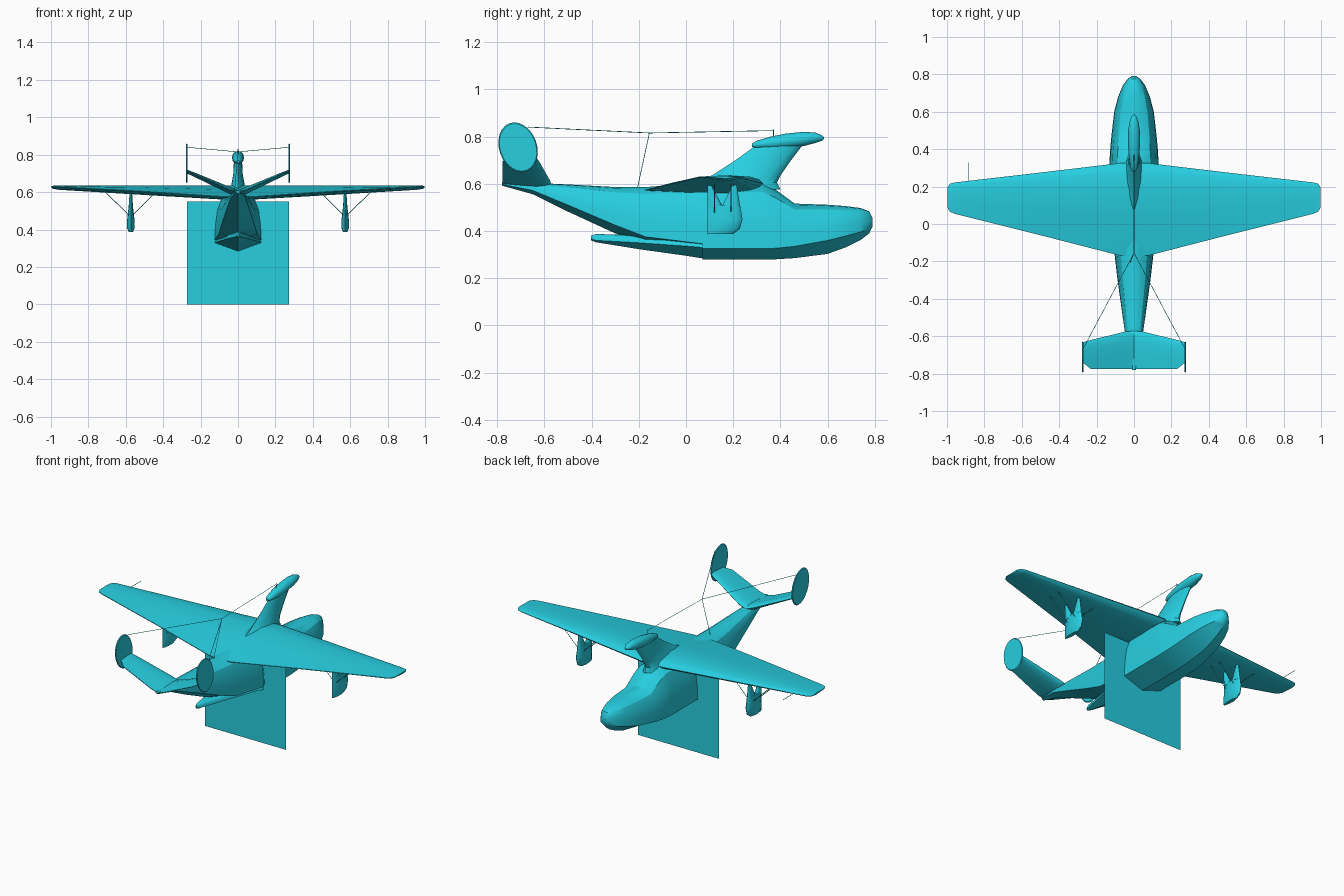
import bpy, bmesh, math
from mathutils import Vector

if "Cube" in bpy.data.objects:
    bpy.data.objects.remove(bpy.data.objects["Cube"])

paint = bpy.data.materials.new("cyan_paint")
paint.diffuse_color = (0.02, 0.62, 0.75, 1)
paint.use_nodes = True
paint.node_tree.nodes["Principled BSDF"].inputs["Base Color"].default_value = paint.diffuse_color


def finish(name, bm, angle=32):
    bmesh.ops.recalc_face_normals(bm, faces=bm.faces)
    me = bpy.data.meshes.new(name)
    bm.to_mesh(me)
    bm.free()
    me.shade_smooth()
    me.set_sharp_from_angle(angle=math.radians(angle))
    me.materials.append(paint)
    ob = bpy.data.objects.new(name, me)
    bpy.context.collection.objects.link(ob)
    return ob


def loft(name, rings, angle=32):
    """Skin a list of equal-length closed rings and cap both ends."""
    bm = bmesh.new()
    vs = [[bm.verts.new(p) for p in r] for r in rings]
    n = len(vs[0])
    for a, b in zip(vs, vs[1:]):
        for i in range(n):
            bm.faces.new((a[i], a[(i + 1) % n], b[(i + 1) % n], b[i]))
    bm.faces.new(vs[0])
    bm.faces.new(vs[-1])
    return finish(name, bm, angle)


def hull_ring(y, w, keel, chine, top):
    """V-bottomed section with sloping sides and a rounded top."""
    h = top - chine
    half = [(w, chine), (w * .97, chine + h * .3), (w * .88, chine + h * .62),
            (w * .68, chine + h * .86), (w * .36, chine + h * .97)]
    return ([(0, y, keel)] + [(x, y, z) for x, z in half] + [(0, y, top)]
            + [(-x, y, z) for x, z in reversed(half)])


def lens_ring(z, y0, y1, hw, cx=0):
    """Streamlined horizontal section, blunt at the front."""
    prof = [(.15, .55), (.4, .95), (.65, 1), (.85, .75), (.96, .38)]
    c = y1 - y0
    return ([(cx, y0, z)] + [(cx + hw * f, y0 + c * t, z) for t, f in prof]
            + [(cx, y1, z)] + [(cx - hw * f, y0 + c * t, z) for t, f in reversed(prof)])


def foil_ring(x, te, le, zte, zle, up, low):
    """Aerofoil section at span position x."""
    prof = [(.03, .4), (.1, .72), (.28, 1), (.6, .68)]
    def pt(t, d):
        return (x, le + (te - le) * t, zle + (zte - zle) * t + d)
    return ([pt(0, 0)] + [pt(t, up * f) for t, f in prof] + [pt(1, .002)]
            + [pt(1, -.002)] + [pt(t, -low * f) for t, f in reversed(prof)])


def wire(name, a, b, r=.0015):
    a, b = Vector(a), Vector(b)
    q = (b - a).to_track_quat('Z', 'Y')
    off = [q @ Vector((r * math.cos(k * math.pi / 2), r * math.sin(k * math.pi / 2), 0))
           for k in range(4)]
    return loft(name, [[a + o for o in off], [b + o for o in off]])


def both_sides(stations):
    """Mirror span stations (x first) into a tip-to-tip list."""
    return [(-s[0],) + s[1:] for s in reversed(stations) if s[0] > 0] + stations


# Hull: forebody, stepped afterbody and upswept tail boom
loft("forward_hull", [hull_ring(*s) for s in [
    (.79, .012, .42, .43, .455), (.776, .034, .39, .412, .483),
    (.74, .06, .362, .396, .497), (.68, .085, .332, .38, .505),
    (.6, .106, .303, .36, .511), (.46, .122, .285, .335, .516),
    (.38, .129, .28, .327, .575), (.32, .131, .28, .325, .605),
    (.07, .13, .28, .325, .605)]])
loft("rear_hull_step", [hull_ring(*s) for s in [
    (.07, .125, .284, .33, .362), (0, .105, .295, .336, .37),
    (-.2, .06, .323, .35, .382), (-.38, .015, .352, .36, .387),
    (-.402, .005, .36, .366, .38)]])
loft("tail_boom", [hull_ring(*s) for s in [
    (.075, .125, .33, .345, .604), (-.17, .103, .345, .375, .586),
    (-.3, .088, .39, .425, .586), (-.5, .06, .482, .51, .597),
    (-.65, .038, .556, .572, .604), (-.78, .01, .592, .598, .608)]])

# Wing
loft("wing", [foil_ring(*s) for s in both_sides([
    (0, -.175, .328, .572, .600, .044, .034),
    (.08, -.168, .325, .574, .602, .042, .034),
    (.5, -.06, .275, .602, .614, .025, .026),
    (.96, .055, .222, .628, .626, .009, .014),
    (.985, .066, .215, .629, .627, .007, .011),
    (.998, .09, .195, .630, .628, .004, .006)])])

# Engine pylon and nacelle
loft("engine_pylon", [lens_ring(*s) for s in [
    (.575, -.02, .40, .06), (.605, .03, .385, .052), (.635, .11, .40, .036),
    (.70, .21, .445, .025), (.765, .30, .495, .022)]])
nacelle = []
for y, z0, z1, w in [(.28, .756, .77, .008), (.30, .751, .782, .018), (.36, .747, .80, .027),
                     (.42, .749, .812, .032), (.50, .76, .82, .031), (.55, .773, .816, .023),
                     (.575, .782, .805, .012), (.585, .79, .797, .004)]:
    nacelle.append([(w * math.sin(k * math.pi / 6), y,
                     (z0 + z1) / 2 + (z1 - z0) / 2 * math.cos(k * math.pi / 6))
                    for k in range(12)])
loft("engine_nacelle", nacelle)

# Tailplane with dihedral
loft("tailplane", [foil_ring(*s) for s in both_sides([
    (0, -.776, -.572, .60, .598, .012, .018),
    (.045, -.776, -.575, .612, .612, .016, .022),
    (.23, -.776, -.62, .695, .692, .011, .013),
    (.272, -.742, -.632, .712, .710, .009, .011)])])

for s, side in ((-1, "left"), (1, "right")):
    # Egg-shaped end fin
    fin = []
    for dx, k in ((-.004, .95), (0, 1), (.004, .95)):
        ring = []
        for i in range(24):
            a = i * math.tau / 24
            u, v = math.cos(a), math.sin(a)
            ring.append((s * .274 + dx, -.711 + k * (.082 * u - .016 * v), .754 + k * .106 * v))
        fin.append(ring)
    loft(side + "_tail_fin", fin)

    # Wing float with a forked mount
    cx = s * .573
    loft(side + "_float", [lens_ring(z, a, b, w, cx) for z, a, b, w in [
        (.388, .09, .20, .012), (.408, .088, .228, .02),
        (.45, .09, .239, .02), (.51, .09, .229, .013)]])
    loft(side + "_float_rear_mount", [lens_ring(.50, .09, .158, .012, cx),
                                      lens_ring(.595, .092, .106, .007, cx)])
    loft(side + "_float_front_mount", [lens_ring(.50, .15, .23, .013, cx),
                                       lens_ring(.595, .197, .215, .007, cx)])
    for y in (.12, .19):
        wire(side + "_float_inner_brace", (s * .565, y, .475), (s * .45, y, .59), .002)
        wire(side + "_float_outer_brace", (s * .58, y, .475), (s * .71, y, .60), .002)

    # Aerial wire to the fin
    wire(side + "_aerial_wire", (s * .274, -.67, .84), (0, -.155, .815))

# Remaining aerials and airspeed probe
wire("aerial_front_wire", (0, -.155, .815), (0, .37, .825))
wire("aerial_lead_in", (0, -.155, .815), (-.02, -.205, .585))
wire("aerial_mast", (0, .37, .78), (0, .37, .83), .002)
wire("airspeed_probe", (-.886, .21, .622), (-.886, .33, .622), .002)

# Flat upright panel under the wing
bm = bmesh.new()
bm.faces.new([bm.verts.new(p) for p in
              [(-.274, .072, 0), (.274, .072, 0), (.274, .072, .55), (-.274, .072, .55)]])
finish("upright_panel", bm)
